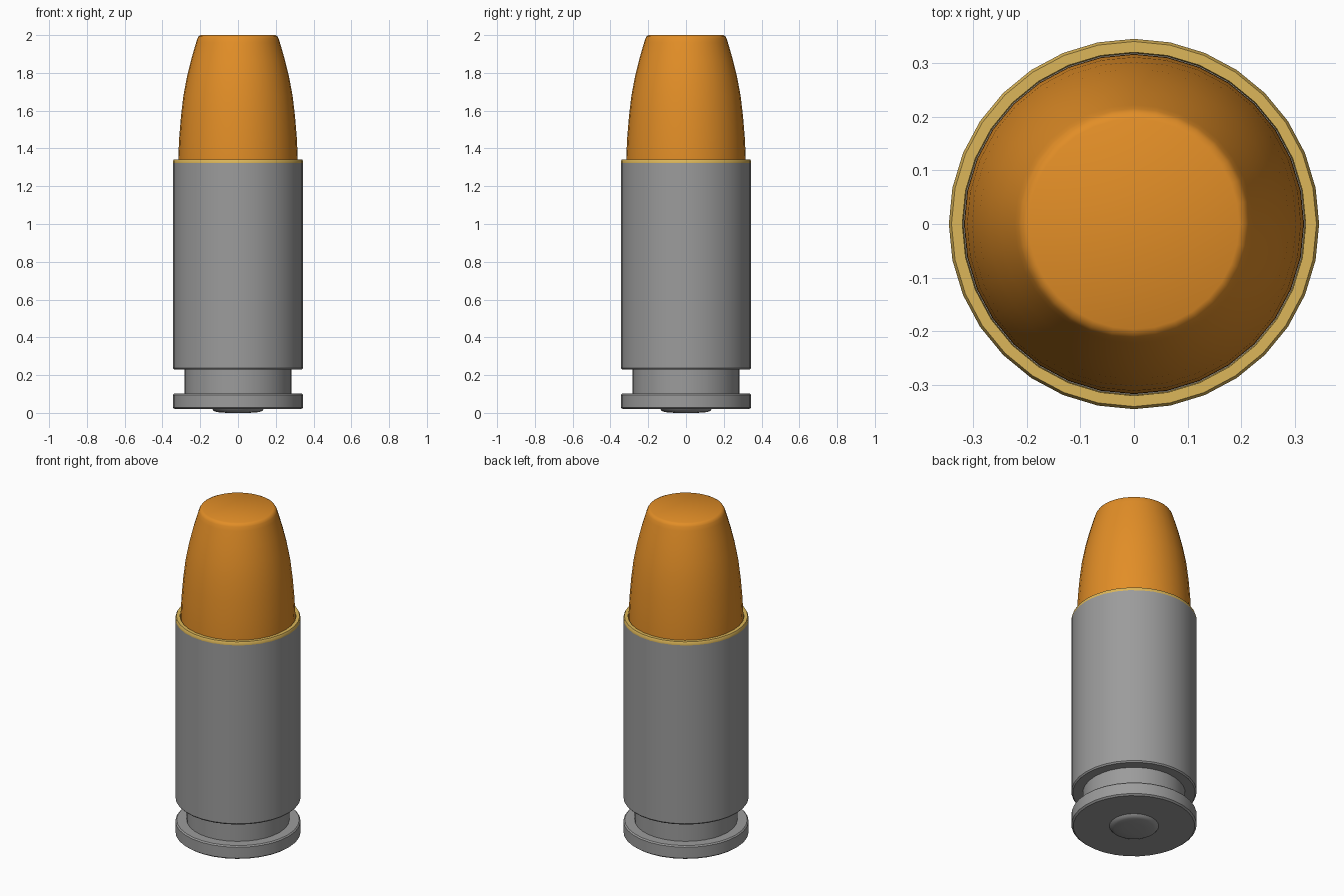
import bpy, bmesh, math

if "Cube" in bpy.data.objects:
    bpy.data.objects.remove(bpy.data.objects["Cube"])

SIDES = 32


def material(name, rgb):
    m = bpy.data.materials.new(name)
    m.diffuse_color = (*rgb, 1)
    m.use_nodes = True
    m.node_tree.nodes["Principled BSDF"].inputs["Base Color"].default_value = m.diffuse_color
    return m


grey = material("steel grey", (0.33, 0.33, 0.33))
gold = material("brass gold", (0.72, 0.47, 0.10))
orange = material("copper orange", (0.76, 0.27, 0.02))


def lathe(name, profile, mats, cap_start=False, cap_end=False, rule=None, angle=30):
    """Spin a (radius, z) profile about z."""
    bm = bmesh.new()
    rings = []
    for r, z in profile:
        rings.append([bm.verts.new((r * math.cos(2 * math.pi * i / SIDES),
                                    r * math.sin(2 * math.pi * i / SIDES), z))
                      for i in range(SIDES)])
    for k, (a, b) in enumerate(zip(rings, rings[1:])):
        for i in range(SIDES):
            j = (i + 1) % SIDES
            f = bm.faces.new((a[i], a[j], b[j], b[i]))
            f.material_index = rule(k) if rule else 0
    if cap_start:
        bm.faces.new(rings[0][::-1])
    if cap_end:
        bm.faces.new(rings[-1])
    me = bpy.data.meshes.new(name)
    bm.to_mesh(me)
    bm.free()
    ob = bpy.data.objects.new(name, me)
    bpy.context.collection.objects.link(ob)
    for m in mats:
        me.materials.append(m)
    bpy.ops.object.select_all(action='DESELECT')
    ob.select_set(True)
    bpy.context.view_layer.objects.active = ob
    bpy.ops.object.shade_smooth_by_angle(angle=math.radians(angle))
    return ob


# Casing: base rim, groove, long body, gold lip and inner wall
casing = [(0.135, 0.02), (0.335, 0.02), (0.345, 0.028), (0.345, 0.095),
          (0.338, 0.102), (0.283, 0.102), (0.283, 0.23), (0.338, 0.23),
          (0.345, 0.238), (0.345, 1.322), (0.345, 1.332), (0.34, 1.342),
          (0.32, 1.342), (0.318, 1.28)]
lathe("casing", casing, [grey, gold], rule=lambda k: 1 if k >= 9 else 0)

# Domed disc in the base
lathe("base_disc", [(0.06, 0.0), (0.11, 0.004), (0.128, 0.010), (0.137, 0.021)],
      [grey], cap_start=True, angle=40)

# Tapered tip with a flat top
tip = [(0.317, 1.28), (0.316, 1.36), (0.311, 1.46), (0.302, 1.57), (0.289, 1.68),
       (0.270, 1.78), (0.248, 1.87), (0.222, 1.96), (0.215, 1.982),
       (0.208, 1.994), (0.196, 2.0)]
lathe("tip", tip, [orange], cap_end=True, angle=35)
